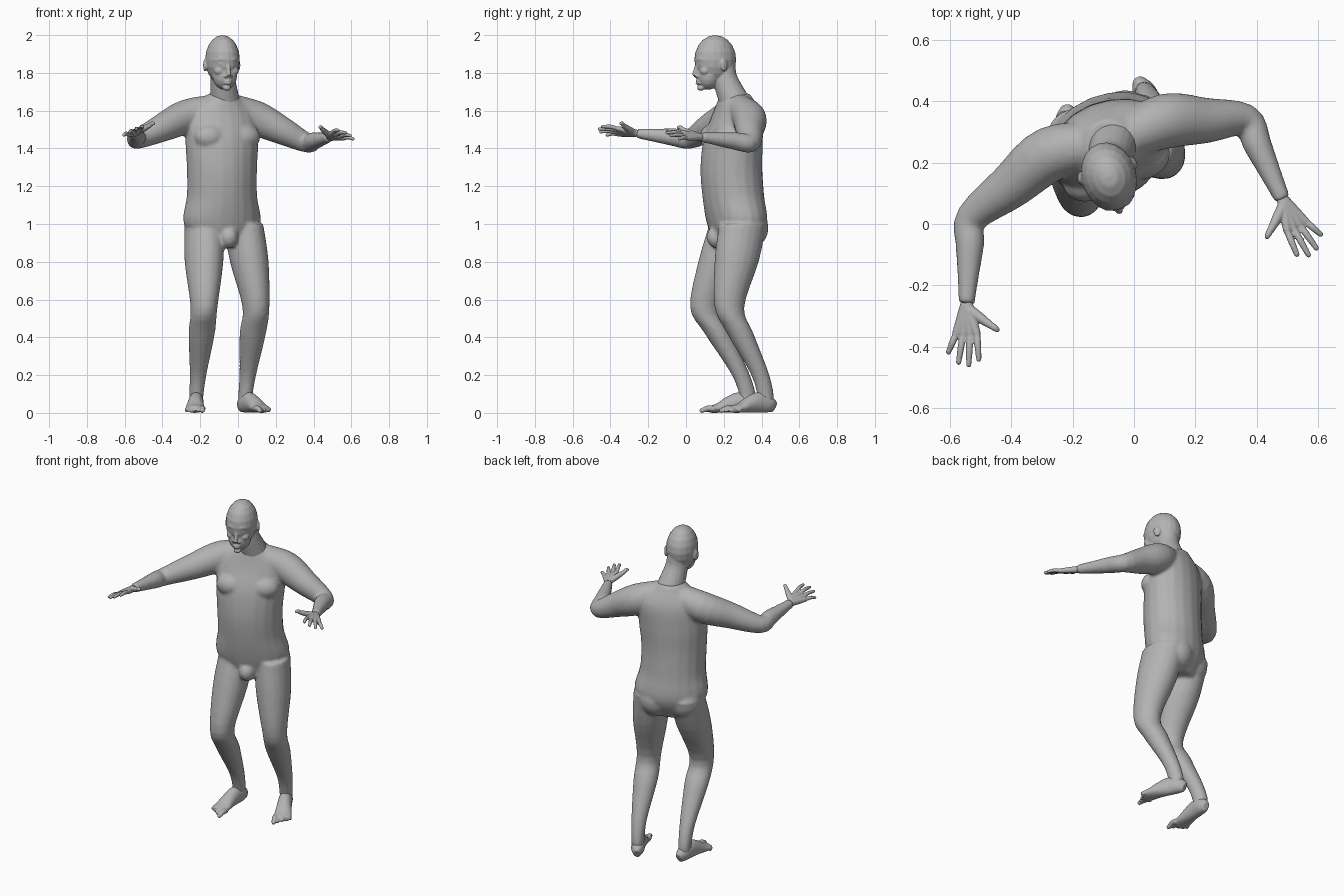
import bpy, bmesh, math
from mathutils import Vector, Matrix

if "Cube" in bpy.data.objects:
    bpy.data.objects.remove(bpy.data.objects["Cube"])

skin = bpy.data.materials.new("matte_grey")
skin.use_nodes = True
skin.diffuse_color = (.45, .45, .45, 1)
skin.node_tree.nodes["Principled BSDF"].inputs["Base Color"].default_value = skin.diffuse_color
SIDES = 20
UP = Vector((0, 0, 1))


def frame(origin, yaw):
    """Local axes of a turned part: sideways, forward and up from its origin."""
    across = Vector((math.cos(yaw), math.sin(yaw), 0))
    ahead = across.cross(UP)
    return lambda side, forward, up: Vector(origin) + across * side + ahead * forward + UP * up


def smooth_path(rows, steps=4):
    """Catmull-Rom curve through rows of numbers."""
    rows = [Vector(row) for row in rows]
    rows = [rows[0] * 2 - rows[1], *rows, rows[-1] * 2 - rows[-2]]
    path = []
    for before, start, end, after in zip(rows, rows[1:], rows[2:], rows[3:]):
        leave, arrive = (end - before) / 2, (after - start) / 2
        for step in range(steps):
            t = step / steps
            ease = t * t * (3 - 2 * t)
            path.append(start.lerp(end, ease) + leave * t * (1 - t) ** 2 - arrive * t * t * (1 - t))
    return path + [rows[-2]]


def loft(bm, rows, yaw=None):
    """Closed tube through (x, y, z, half width, half depth); rings stay level if yaw is given."""
    path = smooth_path(rows)
    centres = [row.to_3d() if len(row) == 3 else Vector(row[:3]) for row in path]
    rings = []
    for i, row in enumerate(path):
        if yaw is None:
            along = centres[min(i + 1, len(path) - 1)] - centres[max(i - 1, 0)]
            across = along.cross(UP).normalized()
            other = across.cross(along).normalized()
        else:
            across = Vector((math.cos(yaw), math.sin(yaw), 0))
            other = UP.cross(across)
        ring = []
        for k in range(SIDES):
            angle = math.tau * k / SIDES
            point = centres[i] + across * row[3] * math.cos(angle) + other * row[4] * math.sin(angle)
            point.z = max(point.z, 0)
            ring.append(bm.verts.new(point))
        rings.append(ring)
    for lower, upper in zip(rings, rings[1:]):
        for k in range(SIDES):
            bm.faces.new((lower[k - 1], lower[k], upper[k], upper[k - 1]))
    bm.faces.new(rings[0])
    bm.faces.new(rings[-1])


def tube(bm, points, radii):
    loft(bm, [(*point, radius, radius) for point, radius in zip(points, radii)])


def blob(bm, centre, size, yaw=0):
    matrix = Matrix.Translation(centre) @ Matrix.Rotation(yaw, 4, 'Z') @ Matrix.Diagonal((*size, 1))
    bmesh.ops.create_uvsphere(bm, u_segments=SIDES, v_segments=SIDES // 2, radius=1, matrix=matrix)


def digit(bm, base, tip, radius):
    """Finger or toe with a slight arch and a round end."""
    end = radius * .8
    tube(bm, (base, base.lerp(tip, .5) + UP * radius / 2, tip), (radius, radius, end))
    blob(bm, tip, (end, end, end))


def finish(name, bm, voxel, rounds):
    """Fuse the overlapping volumes into one smooth skin."""
    bmesh.ops.recalc_face_normals(bm, faces=bm.faces)
    mesh = bpy.data.meshes.new(name)
    bm.to_mesh(mesh)
    bm.free()
    mesh.materials.append(skin)
    part = bpy.data.objects.new(name, mesh)
    bpy.context.collection.objects.link(part)
    fuse = part.modifiers.new("fuse", 'REMESH')
    fuse.mode, fuse.voxel_size, fuse.use_smooth_shade = 'VOXEL', voxel, True
    soften = part.modifiers.new("soften", 'SMOOTH')
    soften.factor, soften.iterations = .5, rounds


# Torso, twisted so that its right side leads
TWIST = math.radians(22)
body = bmesh.new()
torso = frame((-.085, .25, 0), TWIST)
loft(body, [(-.085, y, z, width, depth) for y, z, width, depth in (
    (.26, .88, .1, .1), (.27, 1, .21, .15), (.25, 1.15, .19, .16), (.24, 1.3, .19, .16),
    (.25, 1.45, .2, .15), (.27, 1.58, .19, .12), (.26, 1.69, .07, .08))], TWIST)
blob(body, torso(0, .09, .93), (.05, .06, .06), TWIST)
for side in (-1, 1):
    blob(body, torso(side * .095, .075, 1.46), (.09, .07, .07), TWIST)
    blob(body, torso(side * .085, -.06, .98), (.1, .1, .11), TWIST)


def leg(hip, knee, ankle):
    """Bent leg: thigh, knee, calf set slightly back, and ankle."""
    hip, knee, ankle = Vector(hip), Vector(knee), Vector(ankle)
    back = Vector((0, .015, 0))
    calf, shin = knee.lerp(ankle, .3), knee.lerp(ankle, .75) + back
    loft(body, [(*hip, .1, .13), (*hip.lerp(knee, .45), .1, .12), (*knee, .07, .08), (*calf, .07, .07),
                (*shin, .045, .05), (*ankle, .037, .045), (*(ankle - UP * .06), .035, .04)], TWIST)


def foot(name, ankle, yaw, inner):
    bm = bmesh.new()
    at = frame((ankle[0], ankle[1], 0), yaw)
    loft(bm, [(*at(0, forward, height), width, height) for forward, width, height in (
        (-.055, .02, .03), (-.02, .037, .045), (.04, .04, .055), (.1, .044, .043), (.15, .05, .027), (.2, .048, .018))])
    for toe in range(5):
        spread = inner * (.04 - .02 * toe)
        digit(bm, at(spread, .17, .02), at(spread * 1.1, .24 - .015 * toe, .012), .011 if toe else .016)
    finish(name, bm, .006, 2)


# Legs and feet
for name, hip, knee, ankle, yaw, inner in (
        ("right_foot", (-.18, .25, 1), (-.18, .1, .56), (-.22, .325, .1), -.05, 1),
        ("left_foot", (.03, .3, 1), (.095, .23, .56), (.04, .42, .1), .5, -1)):
    leg(hip, knee, ankle)
    foot(name, ankle, yaw, inner)


def arm(collar, shoulder, elbow, wrist):
    """Collar bone, upper arm and forearm in one tapering tube."""
    collar, shoulder, elbow, wrist = map(Vector, (collar, shoulder, elbow, wrist))
    tube(body, (collar, shoulder, shoulder.lerp(elbow, .5), elbow, elbow.lerp(wrist, .3),
                elbow.lerp(wrist, .65), wrist), (.07, .09, .075, .052, .047, .036, .026))


def hand(name, wrist, yaw, inner):
    """Palm down, fingers fanned, thumb side raised."""
    bm = bmesh.new()
    at = frame(wrist, yaw)

    def spot(side, forward):
        return at(inner * side, forward, forward * .1 + side * .43)

    root = spot(0, 0)
    for finger in range(4):
        knuckle = spot(.034 - .023 * finger, .1)
        tip = spot(.04 - .033 * finger, .2 - .013 * (finger - 1.2) ** 2)
        tube(bm, (root, root.lerp(knuckle, .5), knuckle), (.02, .017, .013))
        digit(bm, knuckle, tip, .011)
    tube(bm, (spot(.01, .02), spot(.05, .05), spot(.085, .075)), (.018, .016, .011))
    digit(bm, spot(.08, .07), spot(.1, .085), .011)
    finish(name, bm, .004, 3)


# Arms and hands
for name, collar, shoulder, elbow, wrist, yaw, inner in (
        ("right_hand", (-.1, .26, 1.62), (-.27, .23, 1.57), (-.53, .02, 1.45), (-.546, -.26, 1.48), 0, 1),
        ("left_hand", (-.03, .28, 1.62), (.1, .335, 1.56), (.365, .34, 1.43), (.485, .08, 1.46), .47, -1)):
    arm(collar, shoulder, elbow, wrist)
    hand(name, wrist, yaw, inner)
finish("body", body, .01, 4)

# Head and neck, turned a little to its left
TURN = math.radians(17)
head = bmesh.new()
face = frame((-.082, .155, 1.8), TURN)
blob(head, face(0, 0, .07), (.09, .113, .13), TURN)
blob(head, face(0, .04, -.015), (.066, .063, .075), TURN)
blob(head, face(0, .08, -.08), (.022, .02, .015), TURN)
tube(head, ((-.085, .2, 1.84), (-.08, .21, 1.76), (-.07, .255, 1.65)), (.06, .066, .08))
tube(head, (face(0, .1, .05), face(0, .108, .02), face(0, .117, -.015)), (.009, .01, .013))
for lip in (-.043, -.056):
    blob(head, face(0, .093, lip), (.024, .016, .006), TURN)
for side in (-1, 1):
    tube(head, (face(side * .01, .1, .067), face(side * .035, .095, .073), face(side * .06, .07, .065)), (.011, .011, .01))
    blob(head, face(side * .034, .088, .048), (.015, .013, .01), TURN)
    blob(head, face(side * .04, .07, .01), (.027, .026, .024), TURN)
    blob(head, face(side * .015, .104, -.018), (.009, .011, .008), TURN)
    blob(head, face(side * .09, -.022, .04), (.01, .022, .034), TURN + side * .35)
finish("head", head, .005, 3)
